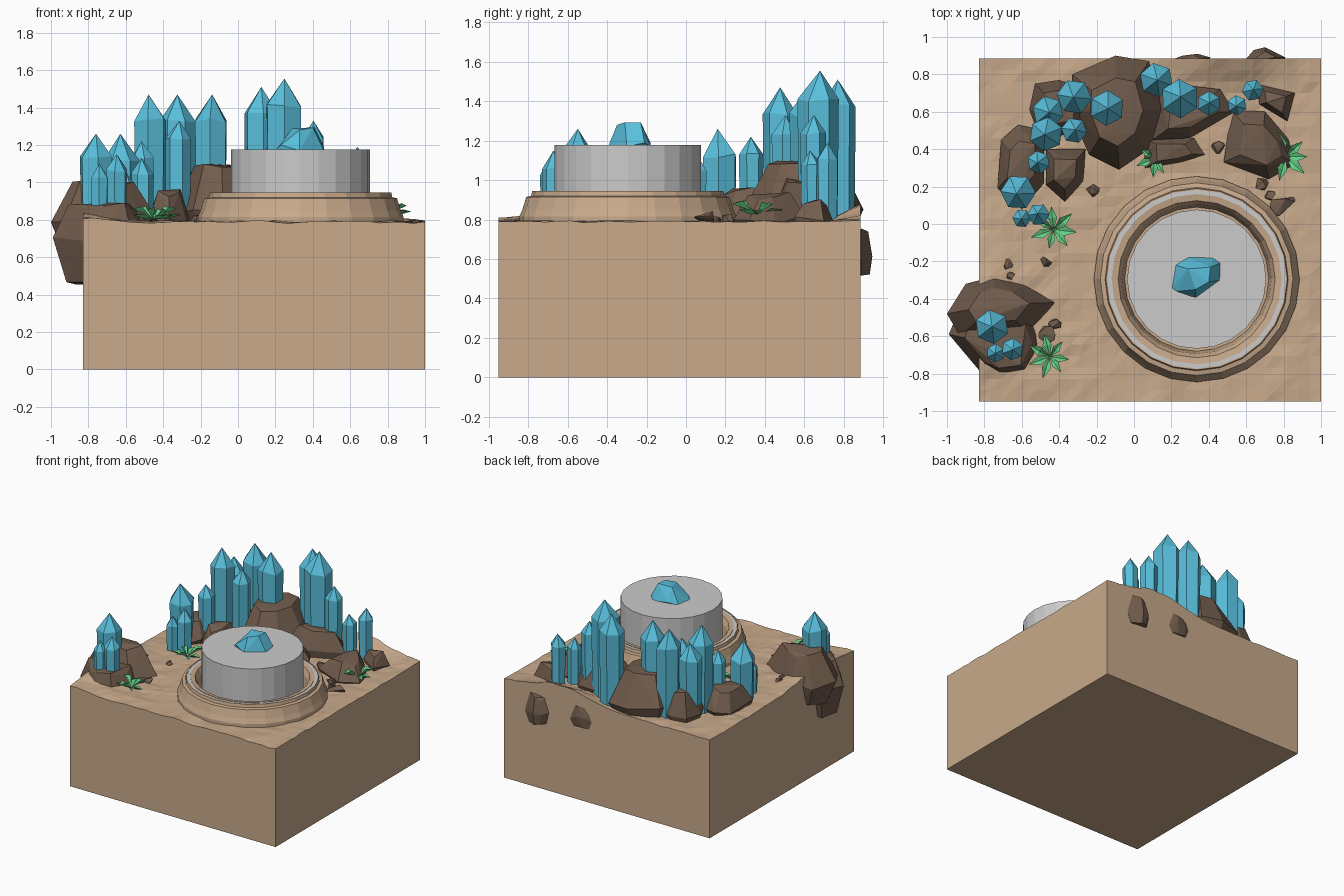
import bpy, bmesh, math, random
from mathutils import Vector, Matrix, noise

if "Cube" in bpy.data.objects:
    bpy.data.objects.remove(bpy.data.objects["Cube"])

rng = random.Random(4)


def material(name, col):
    m = bpy.data.materials.new(name)
    m.diffuse_color = (*col, 1)
    m.use_nodes = True
    m.node_tree.nodes["Principled BSDF"].inputs["Base Color"].default_value = m.diffuse_color
    return m


SAND = material("sand", (0.58, 0.40, 0.26))
ROCK = material("rock", (0.17, 0.11, 0.075))
BLUE = material("crystal", (0.10, 0.52, 0.71))
GREEN = material("leaf", (0.13, 0.62, 0.24))


def finish(name, bm, mat=None, normals=True):
    if normals:
        bmesh.ops.recalc_face_normals(bm, faces=bm.faces)
    me = bpy.data.meshes.new(name)
    bm.to_mesh(me)
    bm.free()
    ob = bpy.data.objects.new(name, me)
    bpy.context.collection.objects.link(ob)
    if mat:
        me.materials.append(mat)
    return ob


def hull(name, pts, mat):
    bm = bmesh.new()
    for p in pts:
        bm.verts.new(p)
    res = bmesh.ops.convex_hull(bm, input=bm.verts)
    junk = {g for g in res["geom_interior"] + res["geom_unused"] if isinstance(g, bmesh.types.BMVert)}
    bmesh.ops.delete(bm, geom=list(junk), context='VERTS')
    return finish(name, bm, mat)


def lathe(name, profile, centre, n=24, mat=None, closed=True):
    bm = bmesh.new()
    rings = [[bm.verts.new((centre[0] + r * math.cos(2 * math.pi * i / n),
                            centre[1] + r * math.sin(2 * math.pi * i / n), z)) for i in range(n)]
             for r, z in profile]
    for k in range(len(rings) if closed else len(rings) - 1):
        a, b = rings[k], rings[(k + 1) % len(rings)]
        for i in range(n):
            j = (i + 1) % n
            bm.faces.new((a[i], a[j], b[j], b[i]))
    if not closed:
        bm.faces.new(rings[0])
        bm.faces.new(rings[-1])
    return finish(name, bm, mat)


# Ground block with a bumpy top
def ground_z(x, y):
    z = 0.79 + 0.012 * noise.noise(Vector((x * 9, y * 9, 1)))
    z += 0.06 * math.exp(-((x + 0.85) / 0.2) ** 2 - ((y + 0.5) / 0.4) ** 2)
    z += 0.09 * math.exp(-((x - 0.5) / 0.3) ** 2 - ((y - 0.9) / 0.12) ** 2)
    return z


bm = bmesh.new()
N = 30
X0, X1, Y0, Y1 = -0.83, 1.0, -0.95, 0.885
grid = []
for i in range(N + 1):
    row = []
    for j in range(N + 1):
        x, y = X0 + (X1 - X0) * i / N, Y0 + (Y1 - Y0) * j / N
        row.append(bm.verts.new((x, y, ground_z(x, y))))
    grid.append(row)
for i in range(N):
    for j in range(N):
        a, b, c, d = grid[i][j], grid[i + 1][j], grid[i + 1][j + 1], grid[i][j + 1]
        bm.faces.new((a, b, c))
        bm.faces.new((a, c, d))
rim = [grid[i][0] for i in range(N)] + [grid[N][j] for j in range(N)]
rim += [grid[i][N] for i in range(N, 0, -1)] + [grid[0][j] for j in range(N, 0, -1)]
low = [bm.verts.new((v.co.x, v.co.y, 0)) for v in rim]
for k in range(len(rim)):
    m = (k + 1) % len(rim)
    bm.faces.new((rim[k], low[k], low[m], rim[m]))
bm.faces.new(low)
finish("ground_block", bm, SAND)

# Stepped stone ring, grey inlay and pedestal
C = (0.335, -0.295)
lathe("stone_ring", [(0.55, 0.77), (0.55, 0.815), (0.535, 0.85), (0.515, 0.915), (0.49, 0.92), (0.485, 0.945),
                     (0.478, 0.945), (0.478, 0.93), (0.455, 0.93), (0.455, 0.945), (0.42, 0.94),
                     (0.40, 0.90), (0.385, 0.80), (0.385, 0.77)], C, 24, SAND)
lathe("ring_inlay", [(0.478, 0.92), (0.478, 0.942), (0.455, 0.942), (0.455, 0.92)], C, 24)
lathe("pedestal", [(0.372, 0.77), (0.372, 1.177)], C, 24, None, False)
hull("pedestal_gem", [(0.20, -0.34, 1.17), (0.22, -0.22, 1.17), (0.29, -0.18, 1.19), (0.42, -0.18, 1.17),
                      (0.46, -0.21, 1.19), (0.46, -0.30, 1.17), (0.33, -0.395, 1.17), (0.23, -0.36, 1.2),
                      (0.29, -0.24, 1.29), (0.41, -0.23, 1.293), (0.40, -0.31, 1.293), (0.33, -0.35, 1.28)], BLUE)


# Boulders: top outline, lower / widest / top heights
def boulder(name, outline, z0, zm, z1, top=0.6):
    cx = sum(p[0] for p in outline) / len(outline)
    cy = sum(p[1] for p in outline) / len(outline)
    pts = []
    for x, y in outline:
        for s, z, j in ((0.75, z0, 0.02), (1, zm, 0.04), (top, z1, 0.035)):
            s *= rng.uniform(0.9, 1.0) if s < 1 else 1
            pts.append((cx + (x - cx) * s, cy + (y - cy) * s, z + rng.uniform(-j, j * 0.4)))
    hull(name, pts, ROCK)


boulder("boulder_left", [(-.71, .45), (-.73, .19), (-.6, .08), (-.48, .22), (-.48, .5), (-.62, .53)], .7, .82, .97)
boulder("boulder_left_inner", [(-.47, .4), (-.47, .21), (-.37, .12), (-.27, .23), (-.26, .4)], .7, .82, .95)
boulder("boulder_back_left", [(-.56, .61), (-.53, .75), (-.4, .77), (-.24, .72), (-.26, .5), (-.5, .45)], .7, .85, 1.0)
boulder("boulder_back", [(-.33, .8), (-.1, .9), (.08, .87), (.16, .61), (.08, .4), (-.08, .29), (-.24, .37),
                         (-.34, .6)], .68, .87, 1.11)
boulder("boulder_back_right", [(.12, .76), (.46, .72), (.54, .6), (.3, .46), (.1, .45)], .7, .85, 1.0)
boulder("boulder_small_step", [(.05, .46), (.32, .46), (.38, .37), (.25, .33), (.06, .3)], .72, .82, .9)
boulder("boulder_right", [(.52, .61), (.7, .6), (.83, .45), (.86, .32), (.72, .24), (.48, .33)], .7, .81, .93)
boulder("boulder_far_right", [(.66, .75), (.86, .7), (.82, .55), (.67, .64)], .72, .82, .89)
boulder("boulder_front_left", [(-1, -.48), (-.9, -.32), (-.75, -.28), (-.58, -.32), (-.42, -.42), (-.56, -.58),
                               (-.93, -.6)], .6, .78, 1.0)
boulder("boulder_front_left_low", [(-.99, -.59), (-.83, -.78), (-.72, -.82), (-.56, -.8), (-.47, -.64),
                                   (-.53, -.5), (-.92, -.42)], .47, .72, .88, .75)
# Stones poking through the back wall
boulder("back_stone_a", [(.58, .86), (.64, .93), (.7, .945), (.81, .89), (.76, .84)], .53, .62, .74)
boulder("back_stone_b", [(.18, .87), (.26, .9), (.34, .91), (.41, .89), (.34, .83)], .6, .66, .74)

# Pebbles
for k, (x, y, r) in enumerate([(-.68, -.22, .035), (-.47, -.2, .03), (-.66, -.28, .03), (-.42, -.53, .035),
                               (-.46, -.59, .05), (-.22, .18, .035), (.45, .41, .035), (.68, .21, .04),
                               (.8, .1, .065), (.73, .15, .03)]):
    pts = []
    for i in range(12):
        v = Vector((rng.gauss(0, 1), rng.gauss(0, 1), rng.gauss(0, 1))).normalized() * r
        pts.append((x + v.x * 1.1, y + v.y, 0.80 + v.z * 0.8))
    hull(f"pebble_{k}", pts, ROCK)


# Hexagonal crystals: x, y, radius, tip height
def crystal(k, x, y, r, top):
    turn = rng.uniform(0, 1)
    shoulder = top - 1.45 * r
    pts = [(x + rng.uniform(-.1, .1) * r, y + rng.uniform(-.1, .1) * r, top)]
    for i in range(6):
        a = turn + i * math.pi / 3
        for s, z in ((0.93, 0.74), (1.0, shoulder + rng.uniform(-.15, .15) * r)):
            pts.append((x + r * s * math.cos(a), y + r * s * math.sin(a), z))
    hull(f"crystal_{k}", pts, BLUE)


for k, c in enumerate([(-.76, -.55, .092, 1.26), (-.74, -.69, .05, 1.10), (-.65, -.67, .06, 1.15),
                       (-.62, .17, .095, 1.26), (-.60, .03, .05, 1.06), (-.51, .05, .06, 1.13),
                       (-.51, .33, .062, 1.22), (-.47, .48, .092, 1.47), (-.46, .60, .085, 1.36),
                       (-.32, .50, .07, 1.33), (-.32, .68, .095, 1.47), (-.145, .62, .095, 1.47),
                       (.12, .77, .092, 1.51), (.245, .67, .105, 1.555), (.40, .645, .065, 1.33),
                       (.55, .635, .053, 1.15), (.635, .715, .058, 1.19)]):
    crystal(k, *c)


# Leafy plants: folded pointed leaves fanned round a centre
def plant(k, x, y, z, size):
    bm = bmesh.new()
    for i in range(7):
        lift = (0.35, 0.75)[i % 2]
        L = size * rng.uniform(0.85, 1.1)
        M = Matrix.Translation((x, y, z)) @ Matrix.Rotation(i * math.tau / 7 + rng.uniform(-.2, .2), 4, 'Z')
        h = L * lift
        pts = [(0, 0, 0), (L * .5, L * .2, h * .75), (L, 0, h * .6), (L * .5, -L * .2, h * .75), (L * .5, 0, h * .55),
               (L * .5, 0, h * .5 - .012)]
        v = [bm.verts.new(M @ Vector(p)) for p in pts]
        for f in ((0, 4, 1), (1, 4, 2), (2, 4, 3), (3, 4, 0), (0, 1, 5), (1, 2, 5), (2, 3, 5), (3, 0, 5)):
            bm.faces.new([v[q] for q in f])
    finish(f"plant_{k}", bm, GREEN)


for k, p in enumerate([(-.43, -.03, .80, .125), (.11, .35, .84, .10), (.81, .36, .82, .13), (-.45, -.71, .80, .12)]):
    plant(k, *p)
